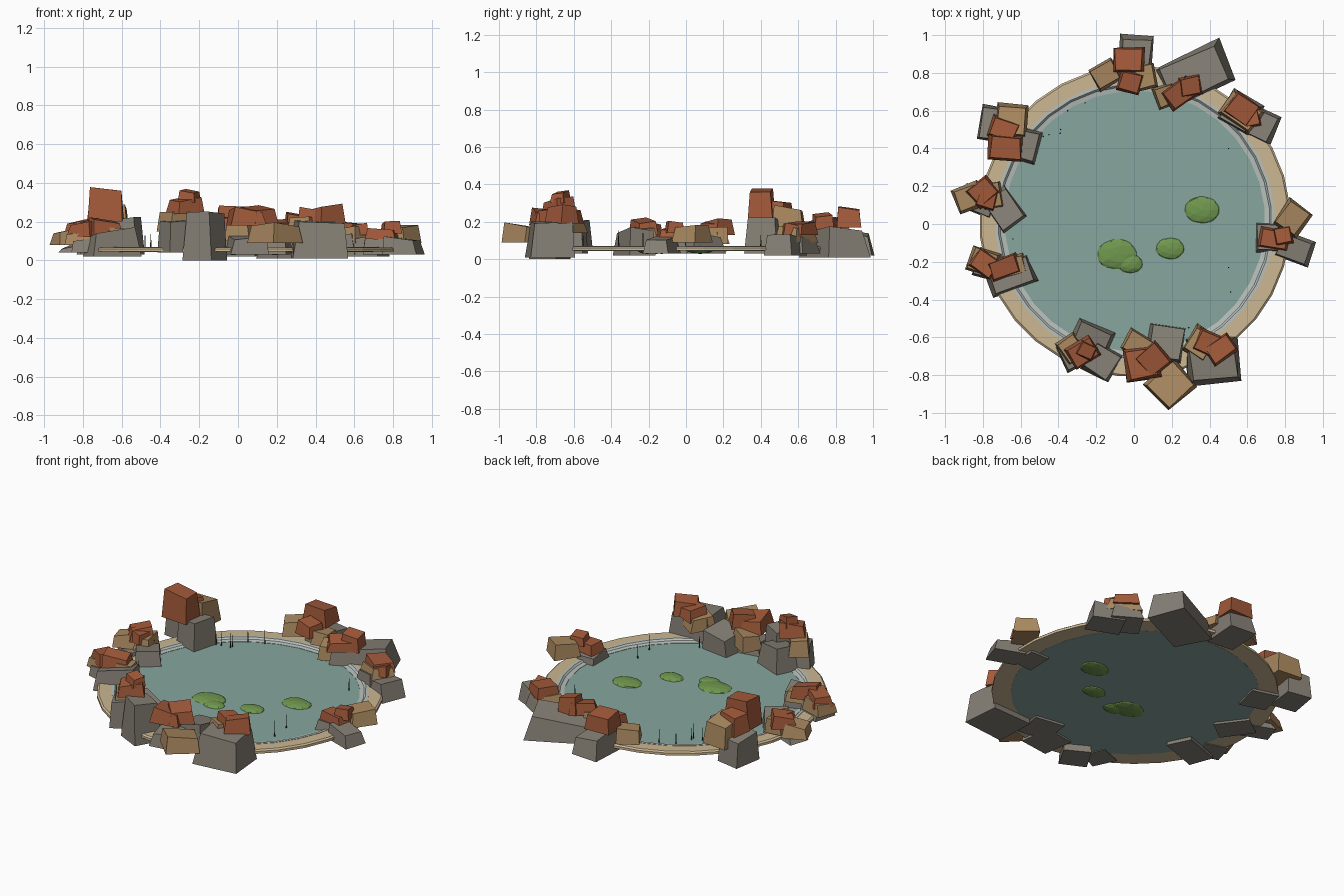
import bpy, bmesh, math, random
from mathutils import Vector, Matrix

random.seed(4)
C = (0.005, 0.015)   # pond centre


def srgb(r, g, b):
    f = lambda v: (v / 255 / 12.92) if v < 11 else ((v / 255 + 0.055) / 1.055) ** 2.4
    return (f(r), f(g), f(b), 1)


def material(name, *rgb):
    m = bpy.data.materials.new(name)
    m.diffuse_color = srgb(*rgb)
    return m


SAND = material("sand", 204, 183, 146)
LINING = material("pale lining", 184, 192, 187)
WATER = material("water", 135, 166, 159)
GREY = material("grey stone", 134, 128, 117)
TAN = material("tan stone", 170, 137, 96)
RUST = material("rust stone", 163, 90, 58)
LEAF = material("leaf green", 112, 152, 78)
REED = material("dark reed", 48, 66, 38)


def finish(name, bm, mat):
    bmesh.ops.recalc_face_normals(bm, faces=bm.faces)
    me = bpy.data.meshes.new(name)
    bm.to_mesh(me)
    bm.free()
    me.materials.append(mat)
    ob = bpy.data.objects.new(name, me)
    bpy.context.collection.objects.link(ob)
    return ob


def lathe(name, profile, mat, n=32):
    """Closed ring swept around the pond centre."""
    bm = bmesh.new()
    rings = []
    for i in range(n):
        a = 2 * math.pi * (i + 0.5) / n
        rings.append([bm.verts.new((C[0] + r * math.cos(a), C[1] + r * math.sin(a), z))
                      for r, z in profile])
    k = len(profile)
    for i in range(n):
        p, q = rings[i], rings[(i + 1) % n]
        for j in range(k):
            bm.faces.new((p[j], q[j], q[(j + 1) % k], p[(j + 1) % k]))
    return finish(name, bm, mat)


def rock(name, mat, x, y, w, d, rot, z0, z1):
    """Rough tapered block with a slightly tilted top."""
    bm = bmesh.new()
    bmesh.ops.create_cube(bm, size=1)
    tilt = (random.uniform(-.2, .2), random.uniform(-.2, .2))
    for v in bm.verts:
        top = v.co.z > 0
        s = 0.86 if top else 1.04
        v.co.x *= s * w * random.uniform(.92, 1.08)
        v.co.y *= s * d * random.uniform(.92, 1.08)
        v.co.z = (z1 if top else z0)
        if top:
            v.co.z -= abs(tilt[0] * w + tilt[1] * d) * .3 - (tilt[0] * v.co.x + tilt[1] * v.co.y)
    bm.transform(Matrix.Translation((x, y, 0)) @ Matrix.Rotation(math.radians(rot), 4, 'Z'))
    finish(name, bm, mat)


# Pond: sandy rim, stepped lining and water disc
lathe("sand_rim", [(.825, .045), (.825, .06), (.815, .068), (.74, .068), (.705, .045)], SAND)
lathe("pond_lining", [(.742, .066), (.742, .07), (.725, .07), (.715, .06), (.69, .056), (.69, .048), (.71, .048)], LINING)
bm = bmesh.new()
bmesh.ops.create_cone(bm, cap_ends=True, segments=32, radius1=.715, radius2=.715, depth=.01)
bm.transform(Matrix.Translation((*C, .049)) @ Matrix.Rotation(math.pi / 32, 4, 'Z'))
finish("water_surface", bm, WATER)

# Rocks as (x, y, width, depth, turn, bottom, top): grey base stones
grey = [
    (.01, .88, .17, .22, -5, .02, .16), (.32, .79, .36, .23, 24, .01, .15),
    (.66, .53, .19, .16, -25, .02, .13), (.56, .59, .18, .18, -30, .03, .12),
    (.85, -.13, .18, .13, -20, .03, .12), (.71, -.07, .13, .16, 0, .03, .11),
    (-.74, .53, .16, .18, -10, .03, .2), (-.59, .42, .16, .17, -15, .03, .22),
    (-.69, .08, .15, .2, 35, .03, .14), (-.82, .12, .17, .13, -20, .04, .1),
    (-.65, -.27, .24, .15, 20, .02, .15), (-.77, -.22, .15, .14, -15, .04, .12),
    (-.22, -.61, .2, .15, -25, .05, .2), (-.17, -.73, .16, .16, -30, 0, .25),
    (-.32, -.69, .14, .14, 25, .04, .21), (.17, -.63, .19, .19, -8, .03, .17),
    (.05, -.73, .19, .19, 10, .03, .14), (.42, -.72, .27, .24, 5, .01, .2)]

# Tan middle stones
tan = [
    (-.15, .79, .14, .12, 30, .1, .19), (.06, .78, .11, .13, 10, .1, .18),
    (.17, .68, .11, .11, 20, .07, .16), (.57, .59, .2, .14, -35, .09, .165),
    (.84, .03, .14, .15, -35, .09, .18), (-.65, .55, .16, .16, -5, .13, .28),
    (-.88, .14, .14, .13, 20, .08, .16), (-.75, .15, .1, .14, 10, .08, .17),
    (-.8, -.2, .15, .13, -20, .08, .16), (-.63, -.22, .11, .1, 15, .1, .17),
    (-.33, -.66, .12, .13, 35, .15, .25), (.19, -.85, .2, .19, 42, .09, .19),
    (.02, -.64, .15, .12, -30, .1, .2), (.35, -.63, .13, .15, -30, .14, .22)]

# Rust coloured top stones
rust = [
    (-.03, .87, .16, .13, 0, .17, .28), (-.02, .75, .12, .11, -15, .14, .22),
    (.24, .69, .15, .12, 35, .14, .21), (.3, .73, .11, .1, 10, .14, .24),
    (.57, .61, .15, .13, -35, .13, .2), (.62, .56, .09, .09, 10, .13, .18),
    (.74, -.08, .16, .1, -10, .1, .165), (.79, -.06, .09, .09, 10, .14, .2),
    (-.68, .4, .18, .13, -5, .2, .375), (-.69, .5, .15, .11, -20, .19, .31),
    (-.8, .17, .14, .12, 40, .13, .21), (-.78, .13, .1, .09, -15, .13, .2),
    (-.79, -.21, .14, .11, -35, .12, .2), (-.69, -.23, .16, .1, 20, .13, .21),
    (-.27, -.68, .15, .12, 30, .24, .33), (-.25, -.67, .09, .08, -25, .3, .36),
    (.04, -.74, .17, .17, 10, .18, .27), (.1, -.72, .14, .14, 40, .19, .28),
    (.41, -.64, .17, .12, -25, .19, .27), (.46, -.66, .15, .11, 35, .19, .28)]

for label, mat, stones in (("grey", GREY, grey), ("tan", TAN, tan), ("rust", RUST, rust)):
    for i, s in enumerate(stones):
        rock(f"{label}_rock_{i + 1}", mat, *s)

# Floating plant clumps: flattened faceted mounds
for i, (x, y, r) in enumerate([(.36, .075, .1), (.19, -.13, .08), (-.09, -.16, .112), (-.02, -.21, .07)]):
    bm = bmesh.new()
    bmesh.ops.create_icosphere(bm, subdivisions=2, radius=1)
    for v in bm.verts:
        v.co *= random.uniform(.95, 1.03)
    bm.transform(Matrix.Translation((x, y, .05)) @ Matrix.Diagonal((r, r * .76, .022, 1)))
    finish(f"plant_clump_{i + 1}", bm, LEAF)

# Thin reeds at the water's edge
for i, (x, y) in enumerate([(-.48, .465), (-.45, .475), (-.39, .48), (-.39, .5), (-.35, .6), (-.26, .64),
                            (.5, .4), (.51, -.36), (.29, -.55), (-.64, -.08), (.5, -.23)]):
    bm = bmesh.new()
    h = random.uniform(.06, .11)
    bmesh.ops.create_cone(bm, cap_ends=True, segments=4, radius1=.004, radius2=.0015, depth=h)
    bm.transform(Matrix.Translation((x, y, .05 + h / 2)))
    finish(f"reed_{i + 1}", bm, REED)
